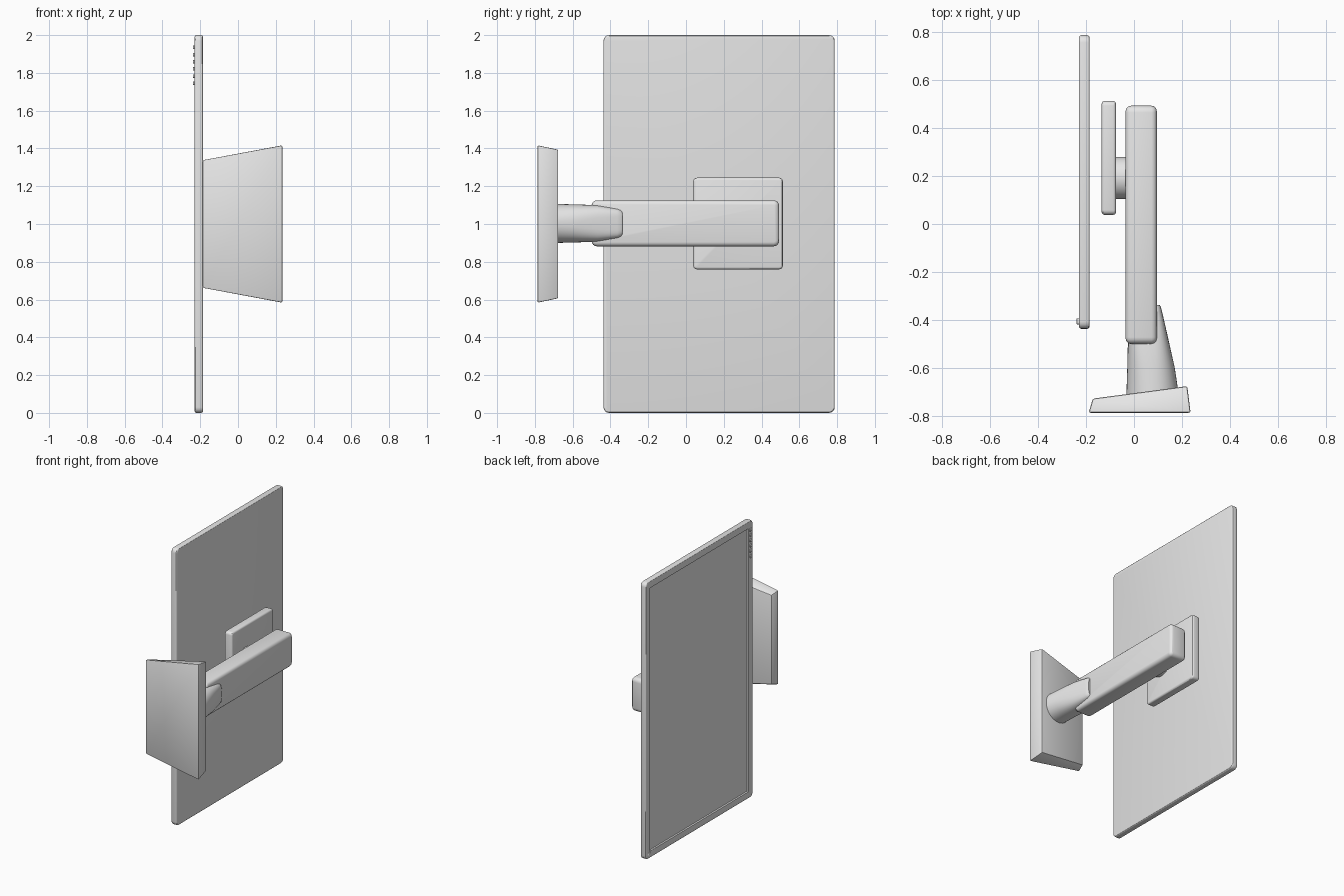
import bpy
import bmesh
from math import cos, sin, pi, copysign
from mathutils import Vector

if "Cube" in bpy.data.objects:
    bpy.data.objects.remove(bpy.data.objects["Cube"], do_unlink=True)

grey = bpy.data.materials.new("light_grey")
grey.use_nodes = True
grey.diffuse_color = (0.8, 0.8, 0.8, 1)
grey.node_tree.nodes["Principled BSDF"].inputs["Base Color"].default_value = (0.8, 0.8, 0.8, 1)


def finish(name, bm):
    """Turn a bmesh into a named, smooth shaded object."""
    bmesh.ops.recalc_face_normals(bm, faces=bm.faces)
    mesh = bpy.data.meshes.new(name)
    bm.to_mesh(mesh)
    bm.free()
    mesh.materials.append(grey)
    obj = bpy.data.objects.new(name, mesh)
    bpy.context.collection.objects.link(obj)
    bpy.ops.object.select_all(action="DESELECT")
    obj.select_set(True)
    bpy.context.view_layer.objects.active = obj
    bpy.ops.object.shade_smooth_by_angle(angle=pi / 6)
    return obj


def box(name, low, high, corner=0.0, edge=0.0):
    """Box with rounded corners in the yz outline and softened rims."""
    bm = bmesh.new()
    bmesh.ops.create_cube(bm, size=1)
    low, high = Vector(low), Vector(high)
    for v in bm.verts:
        v.co = (low + high) / 2 + v.co * (high - low)
    if corner:
        along = [e for e in bm.edges
                 if abs(e.verts[0].co.x - e.verts[1].co.x) > 0.001]
        bmesh.ops.bevel(bm, geom=along, offset=corner, segments=4,
                        profile=0.5, affect="EDGES")
    if edge:
        rims = [e for e in bm.edges
                if abs(e.verts[0].co.x - e.verts[1].co.x) < 0.001]
        bmesh.ops.bevel(bm, geom=rims, offset=edge, segments=3,
                        profile=0.5, affect="EDGES")
    return finish(name, bm)


def loft(name, rings):
    """Skin closed rings of points and cap both ends."""
    bm = bmesh.new()
    loops = [[bm.verts.new(p) for p in ring] for ring in rings]
    count = len(loops[0])
    for a, b in zip(loops, loops[1:]):
        for i in range(count):
            j = (i + 1) % count
            bm.faces.new((a[i], a[j], b[j], b[i]))
    bm.faces.new(loops[0])
    bm.faces.new(loops[-1])
    return bm


# Display panel with a recessed screen facing -x
panel = box("display_panel", (-0.23, -0.437, 0), (-0.185, 0.787, 2), 0.03, 0.01)
cutter = box("screen_cutter", (-0.30, -0.387, 0.05), (-0.217, 0.737, 1.95))
cutter.hide_render = True
cut = panel.modifiers.new("screen_recess", "BOOLEAN")
cut.operation = "DIFFERENCE"
cut.solver = "EXACT"
cut.object = cutter
bpy.context.view_layer.objects.active = panel
bpy.ops.object.modifier_apply(modifier=cut.name)
bpy.data.objects.remove(cutter, do_unlink=True)

# Row of small buttons on the bezel
for i in range(6):
    z = 1.745 + i * 0.038
    box(f"button_{i + 1}", (-0.239, -0.418, z - 0.009), (-0.225, -0.394, z + 0.009), 0.004, 0.002)

# Mounting plate, pivot and arm
box("mount_plate", (-0.135, 0.038, 0.76), (-0.075, 0.513, 1.245), 0.02, 0.012)
box("support_arm", (-0.035, -0.5, 0.882), (0.095, 0.493, 1.125), 0.028, 0.022)
pivot = [[(x, 0.192 + 0.088 * cos(a), 1.0 + 0.088 * sin(a))
          for a in (2 * pi * i / 32 for i in range(32))] for x in (-0.08, -0.03)]
finish("pivot", loft("pivot", pivot))


# Neck: round at the base, squarer and slanted toward the tip
def neck_ring(y, left, right, half_height, power):
    points = []
    for i in range(40):
        c, s = cos(2 * pi * i / 40), sin(2 * pi * i / 40)
        x = (left + right) / 2 + (right - left) / 2 * copysign(abs(c) ** (2 / power), c)
        z = 1.003 + half_height * copysign(abs(s) ** (2 / power), s)
        points.append((x, y, z))
    return points


neck = [(-0.72, -0.032, 0.188, 0.104, 2), (-0.6, -0.028, 0.170, 0.101, 2.3),
        (-0.47, -0.025, 0.141, 0.097, 3.2), (-0.365, -0.022, 0.117, 0.08, 4.5),
        (-0.345, -0.02, 0.112, 0.074, 4.5), (-0.337, -0.01, 0.107, 0.064, 4.5)]
finish("neck", loft("neck", [neck_ring(*r) for r in neck]))


# Wedge base: tapered outline, thicker on the +x side
def base_ring(left, left_y, left_half, right, right_y, right_half):
    return [(left, left_y, 1 - left_half), (right, right_y, 1 - right_half),
            (right, right_y, 1 + right_half), (left, left_y, 1 + left_half)]


bm = loft("base", [base_ring(-0.189, -0.787, 0.34, 0.236, -0.787, 0.418),
                   base_ring(-0.172, -0.728, 0.322, 0.222, -0.676, 0.395)])
bmesh.ops.recalc_face_normals(bm, faces=bm.faces)
bmesh.ops.bevel(bm, geom=list(bm.edges), offset=0.008, segments=2, profile=0.5, affect="EDGES")
finish("base", bm)
